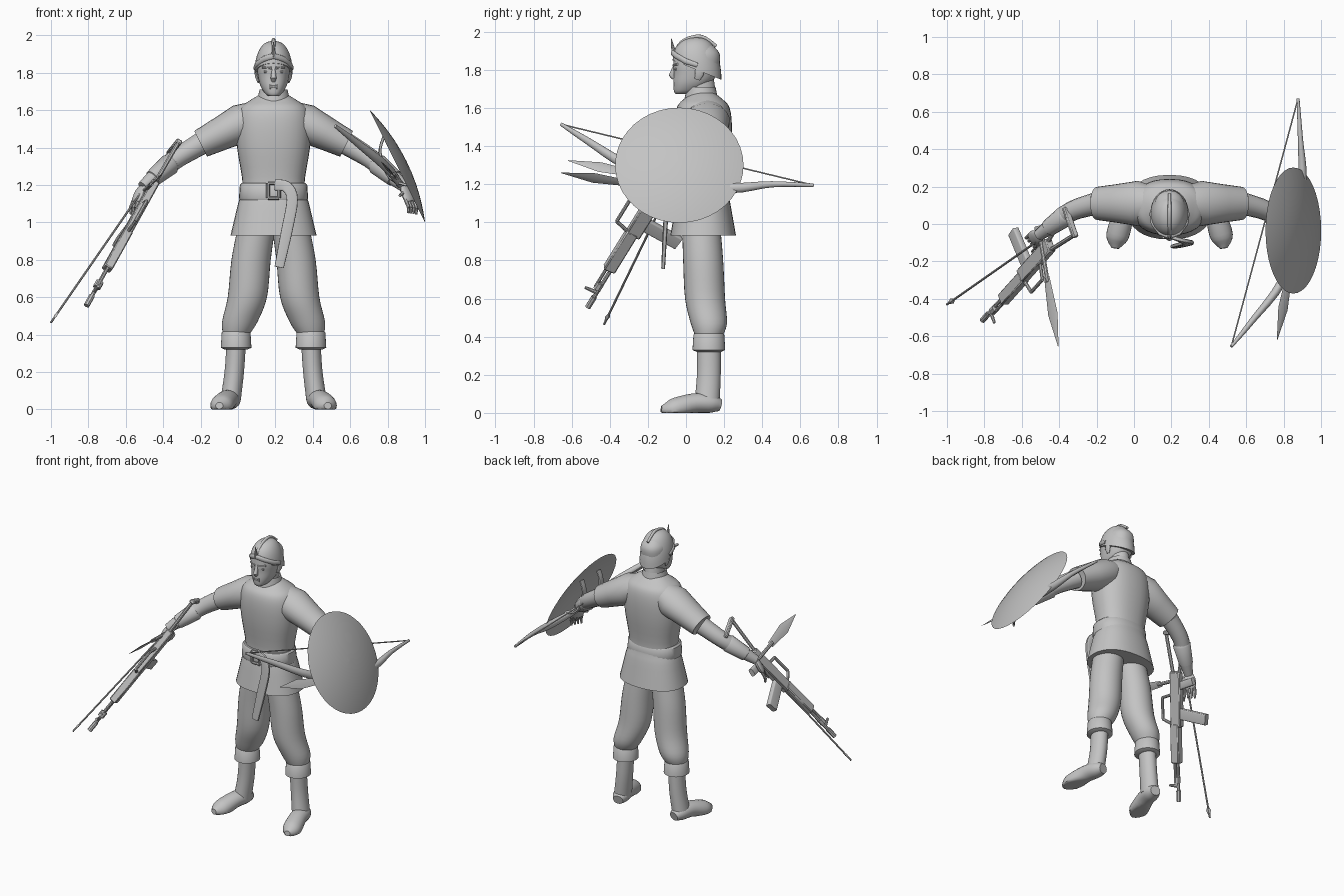
import bpy, bmesh
from math import cos, sin, pi, radians, copysign
from mathutils import Vector, Matrix

if "Cube" in bpy.data.objects:
    bpy.data.objects.remove(bpy.data.objects["Cube"], do_unlink=True)

CX = .19  # the figure's own mirror plane
parts = []
grey = bpy.data.materials.new("plain grey")
grey.use_nodes = True
grey.diffuse_color = (.55, .55, .55, 1)
grey.node_tree.nodes["Principled BSDF"].inputs["Base Color"].default_value = grey.diffuse_color


def add(name, bm, mirror=False):
    """Turn a bmesh into an object whose origin lies on the mirror plane."""
    bmesh.ops.recalc_face_normals(bm, faces=bm.faces)
    bmesh.ops.translate(bm, verts=bm.verts, vec=(-CX, 0, 0))
    mesh = bpy.data.meshes.new(name)
    bm.to_mesh(mesh)
    bm.free()
    mesh.materials.append(grey)
    part = bpy.data.objects.new(name, mesh)
    part.location.x = CX
    bpy.context.collection.objects.link(part)
    if mirror:
        part.modifiers.new("Mirror", 'MIRROR').use_mirror_merge = False
    parts.append(part)
    return part


def smooth_rows(rows, steps=4):
    """Run a Catmull-Rom spline through a list of vectors."""
    rows = [Vector(row) for row in rows]
    padded = [rows[0]] + rows + [rows[-1]]
    out = []
    for before, start, end, after in zip(padded, padded[1:], padded[2:], padded[3:]):
        leave, arrive = (end - before) / 2, (after - start) / 2
        for step in range(steps):
            t = step / steps
            blend = t * t * (3 - 2 * t)
            out.append(start.lerp(end, blend) + leave * t * (1 - t) ** 2 - arrive * t * t * (1 - t))
    return out + [rows[-1]]


def oval(centre, across, along, sides, power=2):
    """A ring of points; a higher power gives a boxier section."""
    ring = []
    for i in range(sides):
        ca, sa = cos(2 * pi * i / sides), sin(2 * pi * i / sides)
        ring.append(centre + across * copysign(abs(ca) ** (2 / power), ca)
                    + along * copysign(abs(sa) ** (2 / power), sa))
    return ring


def skin(name, rings, mirror=False, floor=False):
    bm = bmesh.new()
    loops = [[bm.verts.new((p.x, p.y, max(p.z, 0) if floor else p.z)) for p in ring] for ring in rings]
    for low, high in zip(loops, loops[1:]):
        for i in range(len(low)):
            bm.faces.new((low[i - 1], low[i], high[i], high[i - 1]))
    bm.faces.new(loops[0])
    bm.faces.new(loops[-1])
    return add(name, bm, mirror)


def tube(name, rows, flat=1, ref=(0, 0, 1), sides=16, axis=None, power=2, smooth=False, **options):
    """Rows are x, y, z, half width; the size along ref is flat times the half width."""
    rows = smooth_rows(rows) if smooth else rows
    points = [Vector(row[:3]) for row in rows]
    ref, rings = Vector(ref), []
    for i, (point, row) in enumerate(zip(points, rows)):
        run = Vector(axis) if axis else points[min(i + 1, len(points) - 1)] - points[max(i - 1, 0)]
        run.normalize()
        along = (ref - run * run.dot(ref)).normalized()
        rings.append(oval(point, run.cross(along) * row[3], along * row[3] * flat, sides, power))
    return skin(name, rings, **options)


def column(name, rows, **options):
    """Upright form; rows are x, y, z, half width and flat scales its depth."""
    return tube(name, rows, ref=(0, 1, 0), axis=(0, 0, 1), sides=32, **options)


def rod(name, start, end, radius, end_radius=None, sides=8, **options):
    end_radius = radius if end_radius is None else end_radius
    return tube(name, [(*start, radius), (*end, end_radius)], ref=(.3, .2, .9), sides=sides, **options)


def box(name, centre, size, frame):
    bm = bmesh.new()
    bmesh.ops.create_cube(bm, size=1, matrix=frame @ Matrix.Translation(centre) @ Matrix.Diagonal((*size, 1)))
    add(name, bm).modifiers.new("Bevel", 'BEVEL').width = .006


# Tunic, collar and belt
tunic_depth = .75
column("tunic", [(CX, .09, z, w) for z, w in (
    (.93, .23), (1.1, .19), (1.2, .165), (1.4, .195), (1.53, .2), (1.61, .18), (1.65, .13), (1.68, .08))],
    flat=tunic_depth, power=2.3, smooth=True)
column("collar", [(CX, .08, z, w) for z, w in ((1.64, .09), (1.71, .075), (1.7, .06))])
column("belt", [(CX, .08, z, w) for z, w in ((1.12, .18), (1.13, .185), (1.2, .18), (1.21, .17))],
       flat=tunic_depth, power=2.3)
for side in (-1, 1):
    rod("buckle_post", (CX + .03 * side, -.07, 1.13), (CX + .03 * side, -.07, 1.21), .01)
    rod("buckle_bar", (CX - .03, -.07, 1.17 + .04 * side), (CX + .03, -.07, 1.17 + .04 * side), .01)
tube("sash_tail", [(.2, -.07, 1.2, .03), (.26, -.09, 1.19, .03), (.29, -.1, 1.12, .03), (.26, -.11, .95, .03),
                   (.22, -.12, .76, .025)], flat=.4, ref=(0, 1, 0), power=4, smooth=True)

# Legs and boots
column("trouser_leg", [(.1, .08, .98, .1), (.07, .09, .8, .105), (.05, .1, .6, .105), (.01, .12, .47, .095),
                       (-.01, .12, .4, .07)], smooth=True, mirror=True)
column("trouser_cuff", [(-.01, .12, z, w) for z, w in ((.42, .07), (.41, .077), (.33, .082), (.32, .06))],
       flat=1.05, mirror=True)
column("boot_shaft", [(-.01, .12, .35, .052), (-.02, .12, .2, .052), (-.04, .11, .05, .055)],
       flat=1.2, smooth=True, mirror=True)
tube("boot_foot", [(-.03, .18, .04, .035), (-.04, .13, .05, .055), (-.06, .04, .05, .058), (-.09, -.07, .02, .06),
                   (-.1, -.13, .02, .02)], flat=.9, sides=20, smooth=True, mirror=True, floor=True)

# Arms: shoulder to wrist, then a palm with fingers
shoulder, cuff = Vector((.02, .11, 1.53)), Vector((-.2, .11, 1.42))
elbow, wrist = Vector((-.33, .07, 1.34)), Vector((-.51, -.06, 1.19))
tube("sleeve", [(*shoulder.lerp(cuff, t), w) for t, w in (
    (-.4, .08), (0, .105), (.5, .09), (.95, .078), (1, .076), (.98, .055))],
    flat=1.15, ref=(0, 1, 0), axis=cuff - shoulder, sides=24, mirror=True)
tube("forearm", [(*cuff, .06), (*elbow, .053), (*elbow.lerp(wrist, .5), .047), (*wrist, .03)],
     smooth=True, mirror=True)
tube("bracer", [(*elbow.lerp(wrist, t), w) for t, w in ((.15, .05), (.2, .058), (.7, .046), (.72, .035))],
     mirror=True)
across, reach = Vector((.65, -.75, .1)), Vector((-.35, -.3, -.9))
tube("palm", [(*(wrist + reach * t), w) for t, w in ((0, .03), (.03, .043), (.07, .044), (.09, .035))],
     flat=.45, ref=across.cross(reach), smooth=True, mirror=True)
for i in range(4):
    knuckle = wrist + reach * .08 + across * (i - 1.5) * .022
    joint = knuckle + reach * .045
    rod("finger", knuckle, joint, .011, .01, mirror=True)
    rod("fingertip", joint, joint + reach * .035 + Vector((.015, .01, 0)), .01, .006, mirror=True)
rod("thumb", wrist + reach * .02, wrist + reach * .06 + across * .07, .015, .008, mirror=True)

# Head and face
column("neck", [(CX, .085, 1.64, .065), (CX, .075, 1.76, .058)], flat=1.2)
column("head", [(CX, y, z, w) for y, z, w in (
    (-.02, 1.675, .025), (0, 1.69, .046), (.03, 1.73, .07), (.05, 1.78, .083), (.055, 1.83, .088),
    (.06, 1.89, .083), (.06, 1.94, .05))], flat=1.38, power=2.3, smooth=True)
tube("nose", [(CX, -.058, 1.825, .008), (CX, -.075, 1.77, .016), (CX, -.064, 1.758, .012)], ref=(0, 1, 0))
for z in (1.72, 1.731):
    rod("lip", (CX - .022, -.058, z), (CX + .022, -.058, z), .009)
rod("brow", (CX - .01, -.062, 1.825), (CX - .06, -.045, 1.83), .009, .006, mirror=True)
rod("eye", (CX - .02, -.057, 1.805), (CX - .05, -.05, 1.805), .007, mirror=True)
tube("ear", [(.11, .06, 1.75, .015), (.1, .07, 1.78, .024), (.1, .07, 1.81, .02)], flat=.4, ref=(1, 0, 0), mirror=True)

# Helmet: a dome with a rim that rises to the front, a crest, a spike and a brow band
rings = []
for step in range(12):
    angle = step / 11 * pi / 2
    size = max(cos(angle), .02) ** .8
    ring = oval(Vector((CX, .058, 0)), Vector((.102 * size, 0, 0)), Vector((0, .128 * size, 0)), 32)
    for point in ring:
        rim = 1.8 - .4 * (point.y - .058) / max(size, .1)
        point.z = rim + (1.97 - rim) * sin(angle)
    rings.append(ring)
skin("helmet", rings)
tube("helmet_crest", [(CX, -.055, 1.9, .01), (CX, -.01, 1.955, .01), (CX, .08, 1.975, .01), (CX, .16, 1.925, .008)],
     ref=(0, .2, 1), smooth=True)
rod("helmet_spike", (CX, -.062, 1.88), (CX, -.078, 1.965), .014, .002)
tube("brow_band", [(CX, -.07, 1.89, .01), (.14, -.052, 1.875, .01), (.1, 0, 1.845, .01), (.09, .06, 1.825, .008)],
     flat=1.5, mirror=True)

# Round shield on the left arm: a thin dome, from its inner middle over the rim to its outer middle
hub, outward, radius = Vector((.852, -.035, 1.3)), Vector((.897, 0, .441)), .335
shield = []
for step in range(-8, 9):
    angle = step / 8 * pi / 2
    bulge = .056 * sin(angle) ** 2 + min(0, .012 * sin(angle))
    shield.append((*(hub + outward * bulge), radius * cos(angle) + .002))
tube("shield", shield, axis=outward, sides=40)
for y in (-.13, .06):
    tube("shield_strap", [(.78, y, 1.46, .02), (.76, y, 1.37, .02), (.81, y, 1.24, .02), (.9, y, 1.2, .02)],
         flat=.4, ref=outward, power=4, smooth=True)

# Bow in the left hand
limb = [(.52, -.655, 1.515, .008), (.63, -.52, 1.43, .016), (.79, -.31, 1.3, .023), (.87, -.05, 1.2, .018),
        (.9, .24, 1.18, .023), (.89, .45, 1.2, .014), (.877, .67, 1.195, .008)]
tube("bow", limb, flat=1.15, smooth=True)
rod("bow_string", limb[0][:3], limb[-1][:3], .004)

# Leaf-bladed short swords, one in each hand
for side, hand, tip, face in (("right", (-.5, -.08, 1.17), (-.405, -.655, 1.26), (1, 0, -1)),
                              ("left", (.87, -.06, 1.21), (.765, -.62, 1.325), (1, 0, 1))):
    hand, tip = Vector(hand), Vector(tip)
    rod(side + "_sword_grip", hand, hand.lerp(tip, .4), .012)
    tube(side + "_sword_blade", [(*hand.lerp(tip, .35), .02), (*hand.lerp(tip, .7), .036), (*tip, .002)],
         flat=.22, ref=face, sides=4)

# Arrow in the right hand
point, nock = Vector((-1, -.43, .465)), Vector((-.45, -.045, 1.26))
rod("arrow_shaft", point, nock, .006)
tube("arrow_head", [(*point.lerp(nock, t), w) for t, w in ((0, .001), (.05, .016), (.07, .006))], flat=.5, sides=4)

# Rifle: its local x runs from muzzle to stock and its local z is its top
muzzle, stock_end, upward = Vector((-.81, -.515, .555)), Vector((-.33, .02, 1.42)), Vector((.3, -.9, .37))
length = (stock_end - muzzle).normalized()
upward = (upward - length * length.dot(upward)).normalized()
gun = Matrix((length, upward.cross(length), upward)).transposed().to_4x4()
gun.translation = muzzle


def on_gun(run, height):
    return gun @ Vector((run, 0, height))


rod("barrel", on_gun(0, 0), on_gun(.35, 0), .011)
rod("muzzle_brake", on_gun(0, 0), on_gun(.07, 0), .016)
rod("gas_tube", on_gun(.13, .025), on_gun(.35, .025), .009)
rod("front_sight", on_gun(.1, 0), on_gun(.1, .07), .012, .008)
rod("gas_block", on_gun(.12, .01), on_gun(.16, .01), .022)
box("handguard", (.38, 0, .01), (.26, .05, .065), gun)
box("receiver", (.67, 0, 0), (.36, .045, .08), gun)
box("stock_plate", (1.1, 0, 0), (.025, .035, .18), gun)
handle = [on_gun(.5, .03), on_gun(.53, .115), on_gun(.67, .115), on_gun(.7, .03)]
for start, end in zip(handle, handle[1:]):
    rod("carry_handle", start, end, .01)
for start, end in ((0, -.12), (-.12, -.24)):
    tube("magazine", [(*on_gun(.58 + start / 10, start), .018), (*on_gun(.58 + end / 10, end), .018)],
         flat=2, ref=length, sides=20, power=8)
tube("pistol_grip", [(*on_gun(.76, -.03), .016), (*on_gun(.8, -.14), .016)], flat=1.6, ref=length, power=4)
rod("trigger_guard", on_gun(.66, -.06), on_gun(.77, -.06), .006)
for side in (-1, 1):
    rod("stock_strut", on_gun(.84, .025 * side), on_gun(1.1, .075 * side), .012)

# Smooth shading with crisp edges
for part in bpy.context.selected_objects:
    part.select_set(False)
for part in parts:
    part.select_set(True)
bpy.context.view_layer.objects.active = parts[0]
bpy.ops.object.shade_smooth_by_angle(angle=radians(40))
